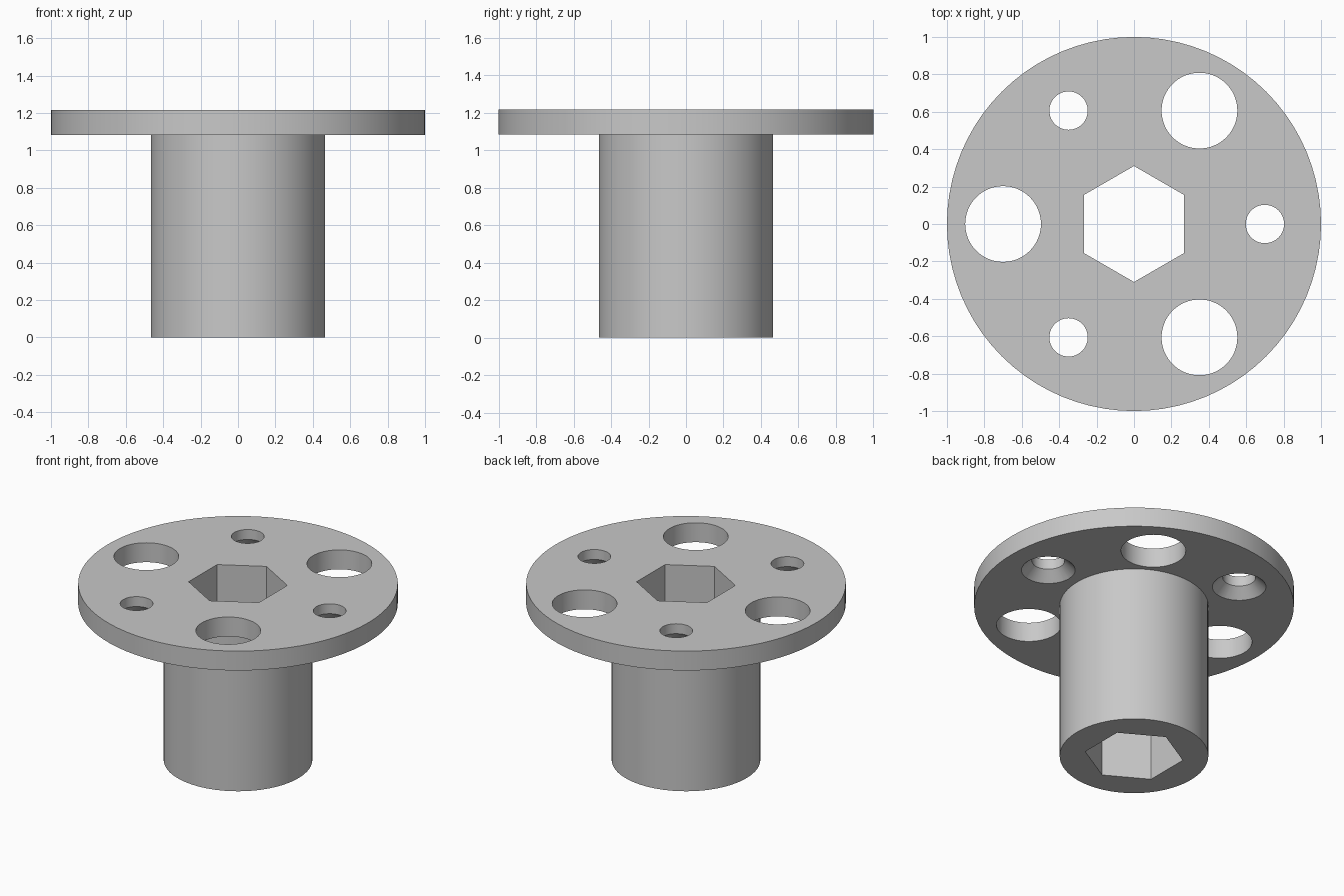
import bpy
import bmesh
from math import cos, sin, pi, radians

default = bpy.data.objects.get("Cube")
if default:
    bpy.data.objects.remove(default, do_unlink=True)

HEIGHT, FLANGE_Z = 1.217, 1.083
HUB_R, FLANGE_R = 0.465, 1.0
BOLT_CIRCLE = 0.7
SMALL_R, SINK_R = 0.1025, 0.168
BIG_R = 0.2025
OVER = 0.1  # how far cutters reach past the faces

grey = bpy.data.materials.new("plain grey")
grey.use_nodes = True
colour = (0.58, 0.58, 0.58, 1)
grey.diffuse_color = colour
grey.node_tree.nodes["Principled BSDF"].inputs["Base Color"].default_value = colour


def lathe(name, profile, sides, centre=(0, 0), turn=0.0):
    """Closed solid of revolution from (radius, z) pairs, bottom to top."""
    bm = bmesh.new()
    rings = []
    for r, z in profile:
        angles = [turn + 2 * pi * i / sides for i in range(sides)]
        rings.append([bm.verts.new((centre[0] + r * cos(a), centre[1] + r * sin(a), z))
                      for a in angles])
    for low, high in zip(rings, rings[1:]):
        for i in range(sides):
            j = (i + 1) % sides
            bm.faces.new((low[i], low[j], high[j], high[i]))
    bm.faces.new(rings[0][::-1])
    bm.faces.new(rings[-1])
    bmesh.ops.recalc_face_normals(bm, faces=bm.faces)
    mesh = bpy.data.meshes.new(name)
    bm.to_mesh(mesh)
    bm.free()
    mesh.materials.append(grey)
    obj = bpy.data.objects.new(name, mesh)
    bpy.context.collection.objects.link(obj)
    return obj


# Hub and flange turned as one piece
body = lathe("flanged_hub", [(HUB_R, 0), (HUB_R, FLANGE_Z),
                             (FLANGE_R, FLANGE_Z), (FLANGE_R, HEIGHT)], 80)

# Hexagonal bore through the whole hub
cutters = [lathe("hex_bore_cutter", [(0.31, -OVER), (0.31, HEIGHT + OVER)], 6, turn=pi / 2)]

# Alternating holes: countersunk from below, and plain
depth = SINK_R - SMALL_R
for k in range(6):
    a = radians(60 * k)
    centre = (BOLT_CIRCLE * cos(a), BOLT_CIRCLE * sin(a))
    if k % 2 == 0:
        # the cone keeps its slope below the flange face
        low = 0.02
        profile = [(SINK_R + low, FLANGE_Z - low), (SMALL_R, FLANGE_Z + depth),
                   (SMALL_R, HEIGHT + OVER)]
        cutters.append(lathe("screw_hole_cutter", profile, 48, centre))
    else:
        profile = [(BIG_R, FLANGE_Z - OVER), (BIG_R, HEIGHT + OVER)]
        cutters.append(lathe("lightening_hole_cutter", profile, 64, centre))

# Cut the holes and discard the cutters
bpy.context.view_layer.objects.active = body
body.select_set(True)
for cutter in cutters:
    cutter.hide_render = True
    mod = body.modifiers.new("cut", "BOOLEAN")
    mod.operation = "DIFFERENCE"
    mod.solver = "EXACT"
    mod.object = cutter
    bpy.ops.object.modifier_apply(modifier=mod.name)
    bpy.data.objects.remove(cutter, do_unlink=True)

bpy.ops.object.shade_smooth_by_angle(angle=radians(30))
